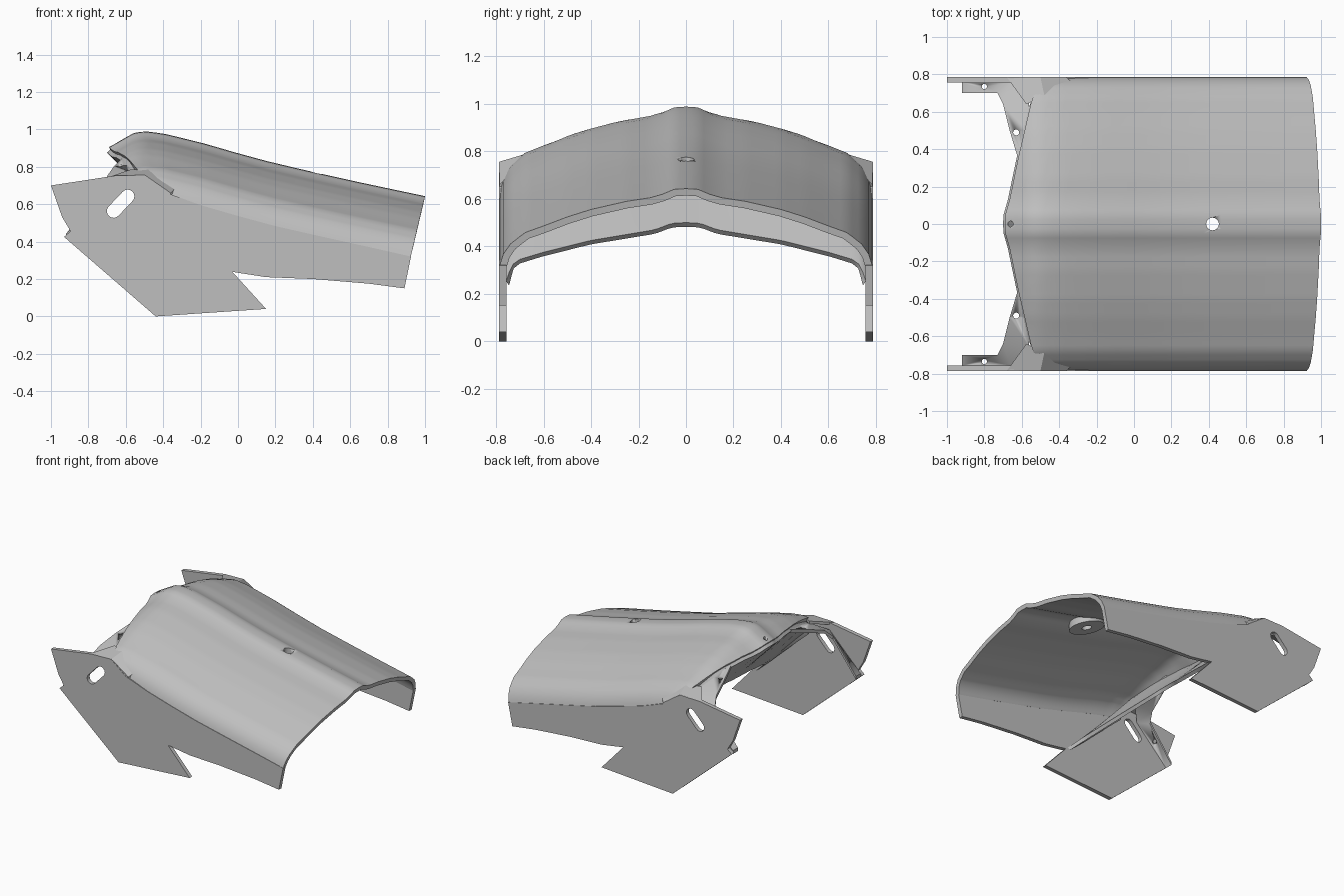
import bpy, bmesh, math
from mathutils import Vector

cube = bpy.data.objects.get("Cube")
if cube:
    bpy.data.objects.remove(cube, do_unlink=True)

grey = bpy.data.materials.new("plain grey")
grey.use_nodes = True
grey.diffuse_color = (0.52, 0.52, 0.52, 1)
grey.node_tree.nodes["Principled BSDF"].inputs["Base Color"].default_value = (0.52, 0.52, 0.52, 1)

# Crest line (x, z), drop from crest across the width (y, drop), front lip edge (y, x)
CREST = [(-.69, .905), (-.62, .945), (-.56, .98), (-.5, .99), (-.4, .978), (-.2, .93),
         (0, .872), (.2, .818), (.42, .768), (.7, .706), (1, .643)]
DROP = [(0, 0), (.05, .003), (.1, .025), (.15, .04), (.25, .056), (.4, .092), (.5, .125),
        (.6, .165), (.68, .195), (.74, .245), (.77, .29), (.785, .34)]
LIP = [(0, -.69), (.05, -.688), (.13, -.665), (.35, -.62), (.65, -.55), (.785, -.5)]
# Lower edge of the flange arch (y, z)
ARCH = [(0, .5), (.06, .497), (.13, .47), (.25, .45), (.4, .425), (.6, .375), (.7, .345),
        (.735, .32), (.76, .245)]


def lerp(table, v):
    v = min(max(v, table[0][0]), table[-1][0])
    for (a, p), (b, q) in zip(table, table[1:]):
        if v <= b:
            return p + (q - p) * (v - a) / (b - a)


def end_x(z):
    return 1 - (.643 - z) * .225


def along_normal(n):
    return n


def straight_down(n):
    return Vector((0, 0, 1))


def finish(name, bm, angle=30):
    bmesh.ops.recalc_face_normals(bm, faces=bm.faces)
    mesh = bpy.data.meshes.new(name)
    bm.to_mesh(mesh)
    bm.free()
    mesh.materials.append(grey)
    ob = bpy.data.objects.new(name, mesh)
    bpy.context.collection.objects.link(ob)
    for o in bpy.context.selected_objects:
        o.select_set(False)
    ob.select_set(True)
    bpy.context.view_layer.objects.active = ob
    bpy.ops.object.shade_smooth_by_angle(angle=math.radians(angle))
    return ob


def sheet(name, rows, thickness, shift):
    """Grid of points given thickness by a lower copy."""
    bm = bmesh.new()
    grid = [[bm.verts.new(p) for p in row] for row in rows]
    for r, s in zip(grid, grid[1:]):
        for i in range(len(r) - 1):
            bm.faces.new((r[i], r[i + 1], s[i + 1], s[i]))
    bmesh.ops.recalc_face_normals(bm, faces=bm.faces)
    bm.normal_update()
    if sum(f.normal.z for f in bm.faces) < 0:
        bmesh.ops.reverse_faces(bm, faces=bm.faces)
        bm.normal_update()
    normals = {v: v.normal.copy() for row in grid for v in row}
    low = [[bm.verts.new(v.co - shift(normals[v]) * thickness) for v in row] for row in grid]
    for r, s in zip(low, low[1:]):
        for i in range(len(r) - 1):
            bm.faces.new((r[i], s[i], s[i + 1], r[i + 1]))

    def rim(g):
        return g[0] + [r[-1] for r in g[1:]] + g[-1][-2::-1] + [r[0] for r in g[-2:0:-1]]
    a, b = rim(grid), rim(low)
    for i in range(len(a)):
        j = (i + 1) % len(a)
        bm.faces.new((a[i], a[j], b[j], b[i]))
    return finish(name, bm)


def bore(ob, holes):
    """Cut round vertical holes (x, y, radius)."""
    bm = bmesh.new()
    for x, y, r in holes:
        made = bmesh.ops.create_cone(bm, cap_ends=True, segments=20, radius1=r, radius2=r, depth=3)
        bmesh.ops.translate(bm, verts=made["verts"], vec=(x, y, .5))
    cutter = finish("hole_cutter", bm)
    cutter.hide_render = True
    mod = ob.modifiers.new("holes", 'BOOLEAN')
    mod.operation, mod.solver, mod.object = 'DIFFERENCE', 'EXACT', cutter
    bpy.context.view_layer.objects.active = ob
    bpy.ops.object.modifier_apply(modifier=mod.name)
    bpy.data.objects.remove(cutter, do_unlink=True)


# Curved cover with a central ridge and a drooping front lip
half = [i * .025 for i in range(30)] + [.74, .755, .77, .78, .785]
widths = [-y for y in half[:0:-1]] + half
steps = [.02, .04, .06, .08, .1, .12, .15, .18, .23, .3, .4, .5, .6, .63, .685, .72, .8, .9]
rows = []
for y in widths:
    d, x0 = lerp(DROP, abs(y)), lerp(LIP, abs(y))
    x1 = end_x(.643 - d)
    xs = [x0 + (x1 - x0) * t for t in [0] + steps + [1]]
    rows.append([(x, y, lerp(CREST, x) - d) for x in xs])
cover = sheet("cover_shell", rows, .03, along_normal)
bore(cover, [(.42, 0, .034), (-.66, 0, .015)])

# Flat arched flange sloping back and down from the lip to the wing notches
rows = []
for y in widths:
    d, x0 = lerp(DROP, abs(y)), lerp(LIP, abs(y))
    a = Vector((x0 + .008, y * .965, lerp(CREST, x0) - d - .012))
    z = lerp(ARCH, abs(y * .965))
    rows.append([a.lerp(Vector((.205 - z, y * .965, z)), t / 4) for t in range(5)])
sheet("inner_flange", rows, .025, along_normal)

# Mounting boss: tilted ring beneath the rear hole
bm = bmesh.new()
rings = []
for r, top in ((.034, True), (.12, True), (.12, False), (.034, False)):
    ring = []
    for k in range(32):
        x, y = .42 + r * math.cos(k * math.pi / 16), r * math.sin(k * math.pi / 16)
        z = lerp(CREST, x) - lerp(DROP, abs(y)) - .026 if top else .685 - .25 * (x - .42)
        ring.append(bm.verts.new((x, y, z)))
    rings.append(ring)
for p, q in zip(rings, rings[1:] + rings[:1]):
    for k in range(32):
        m = (k + 1) % 32
        bm.faces.new((p[k], p[m], q[m], q[k]))
finish("mounting_boss", bm)

# Side plates with a slanted slot, and the lower wing
PLATE = [(.89, .15), (.7, .175), (.4, .2), (.15, .21), (-.03, .238), (.15, .04), (-.44, 0),
         (-.93, .425), (-.895, .455), (-.94, .53), (-1, .7), (-.66, .752), (-.5, .755), (-.38, .66)]
PLATE += [(x, lerp(CREST, x) - .335) for x in (-.2, 0, .2, .42, .7)] + [(.925, .32)]
slot = []
for cx, cz, start in ((-.59, .642, -41), (-.665, .563, 139)):
    for k in range(9):
        a = math.radians(start + k * 22.5)
        slot.append((cx + .036 * math.cos(a), cz + .036 * math.sin(a)))


def side_plate(name, s):
    bm = bmesh.new()
    edges = []
    for loop in (PLATE, slot):
        vs = [bm.verts.new((x, s * .787, z)) for x, z in loop]
        edges += [bm.edges.new((vs[i - 1], vs[i])) for i in range(len(vs))]
    bmesh.ops.triangle_fill(bm, use_beauty=True, use_dissolve=False, edges=edges)
    out = bmesh.ops.extrude_face_region(bm, geom=list(bm.faces), use_keep_orig=True)
    moved = [v for v in out["geom"] if isinstance(v, bmesh.types.BMVert)]
    bmesh.ops.translate(bm, verts=moved, vec=(0, -s * .03, 0))
    finish(name, bm)


# Brace with its sloping tab, and corner gusset closing the shell to the plate
OUTER = [(-.62, .35, .845), (-.665, .5, .80), (-.7, .64, .75), (-.73, .7, .69), (-.92, .7, .44)]
INNER = [(-.59, .36, .85), (-.57, .5, .81), (-.56, .66, .76), (-.66, .757, .70), (-.92, .757, .44)]
GUSSET = [[(-.68, .785, .749), (-.5, .785, .757), (-.36, .785, .66)],
          [(-.575, .64, .785), (-.48, .69, .785), (-.34, .765, .68)]]


def mirror_rows(rows, s):
    return [[(x, s * y, z) for x, y, z in row] for row in rows]


for side, s in (("left", 1), ("right", -1)):
    side_plate(side + "_side_plate", s)
    brace = sheet(side + "_brace", mirror_rows([OUTER, INNER], s), .025, straight_down)
    bore(brace, [(-.63, s * .49, .016), (-.8, s * .735, .014)])
    sheet(side + "_corner_gusset", mirror_rows(GUSSET, s), .02, straight_down)
